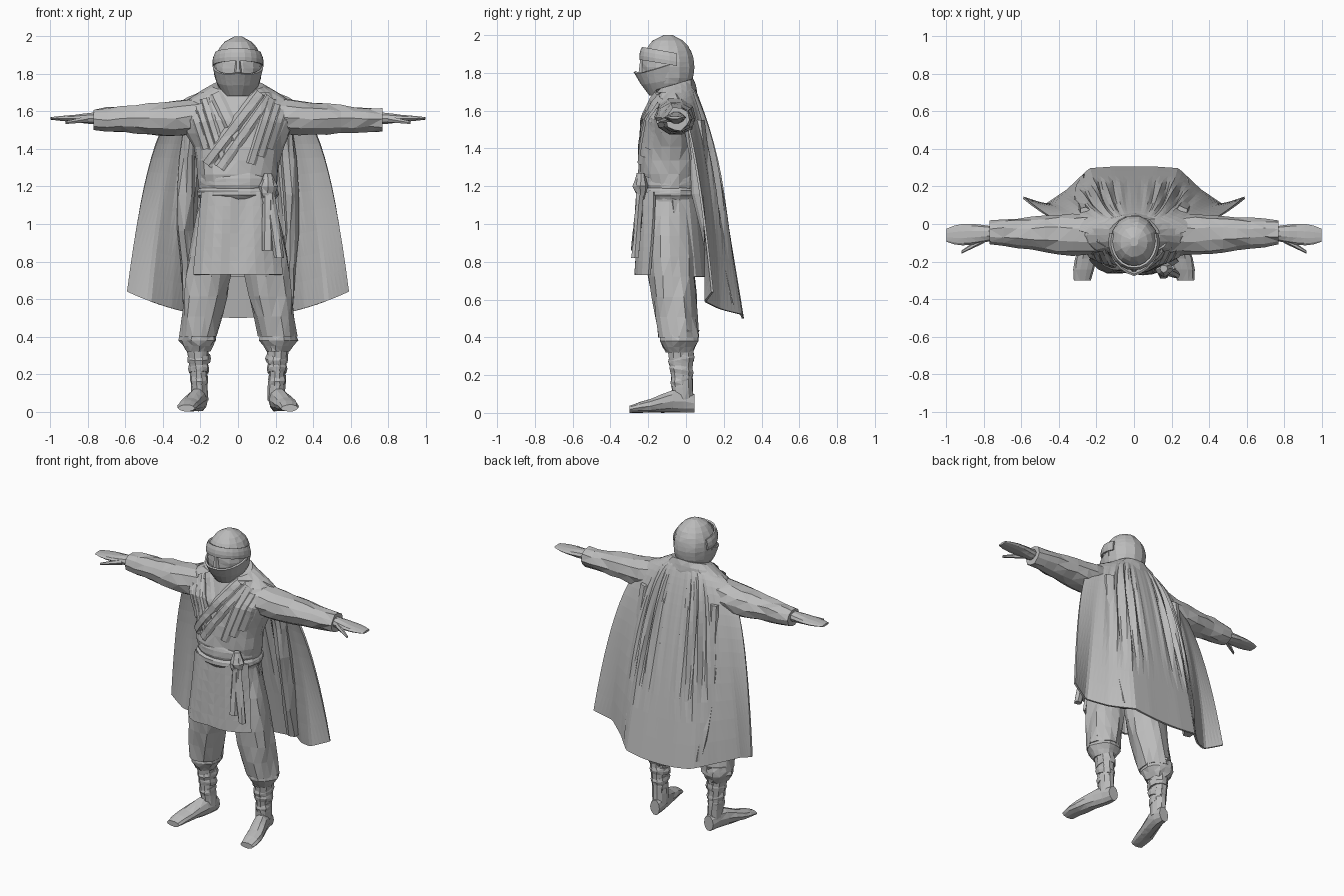
import bpy, bmesh, math, random
from mathutils import Vector
from mathutils.bvhtree import BVHTree

random.seed(4)
if "Cube" in bpy.data.objects:
    bpy.data.objects.remove(bpy.data.objects["Cube"])

grey = (0.5, 0.5, 0.5, 1)
cloth = bpy.data.materials.new("plain_grey")
cloth.use_nodes = True
cloth.diffuse_color = grey
cloth.node_tree.nodes["Principled BSDF"].inputs["Base Color"].default_value = grey


def finish(name, bm):
    """Facet the mesh and link it as an object."""
    bmesh.ops.recalc_face_normals(bm, faces=bm.faces)
    bmesh.ops.triangulate(bm, faces=bm.faces)
    mesh = bpy.data.meshes.new(name)
    bm.to_mesh(mesh)
    bm.free()
    mesh.materials.append(cloth)
    part = bpy.data.objects.new(name, mesh)
    bpy.context.collection.objects.link(part)
    return part


def bridge(bm, rows, closed=False):
    """Join neighbouring rows of vertices with quads."""
    for low, high in zip(rows, rows[1:]):
        count = len(low)
        for k in range(count if closed else count - 1):
            after = (k + 1) % count
            bm.faces.new((low[k], low[after], high[after], high[k]))


def blend(values, t):
    """Linear lookup in evenly spaced values."""
    if not isinstance(values, tuple):
        return values
    place = t * (len(values) - 1)
    index = min(int(place), len(values) - 2)
    return values[index] + (values[index + 1] - values[index]) * (place - index)


def loft(name, axis, start, stop, centre, radius, sides=12, steps=6,
         mirror=1, jitter=0.0, pleat=0.0, tilt=0.0):
    """Elliptical sections along an axis; centre and radius hold a value or tuple per direction."""
    bm = bmesh.new()
    rings = []
    for i in range(steps + 1):
        t = i / steps
        ring = []
        for k in range(sides):
            angle = math.tau * k / sides
            swell = 1 + pleat * math.sin(5 * angle + i)
            a = blend(centre[0], t) + blend(radius[0], t) * swell * math.cos(angle)
            b = blend(centre[1], t) + blend(radius[1], t) * swell * math.sin(angle)
            a += random.uniform(-jitter, jitter)
            b += random.uniform(-jitter, jitter)
            along = start + (stop - start) * t + tilt * math.sin(angle)
            x, y, z = {"X": (along, a, b), "Y": (a, along, b), "Z": (a, b, along)}[axis]
            ring.append(bm.verts.new((x * mirror, y, max(z, 0))))
        rings.append(ring)
    bridge(bm, rings, closed=True)
    bm.faces.new(rings[0])
    bm.faces.new(rings[-1])
    return finish(name, bm)


def sheet(name, shape, columns, rows, thickness):
    """Cloth sheet from shape(u in -1..1, v in 0..1)."""
    bm = bmesh.new()
    bridge(bm, [[bm.verts.new(shape(2 * i / columns - 1, j / rows)) for i in range(columns + 1)]
                for j in range(rows + 1)])
    part = finish(name, bm)
    solid = part.modifiers.new("thickness", "SOLIDIFY")
    solid.thickness = thickness
    solid.offset = 0


# Torso of the robe, sloping shoulders and neck
torso = loft("robe_torso", "Z", 1.12, 1.7, (0, (-.08, -.09, -.08, -.07, -.06)),
             ((.2, .215, .24, .32, .2), (.15, .165, .165, .15, .1)), sides=20, steps=8, jitter=.006)
shoulders = loft("robe_shoulders", "Z", 1.61, 1.74, (0, (-.065, -.06)),
                 ((.32, .25, .14), (.13, .12, .1)), sides=20, steps=4, jitter=.004, tilt=.03)
loft("neck", "Z", 1.6, 1.75, (0, -.08), (.08, .08), steps=1)

# Crossed lapels and gathered folds lying on the chest
surfaces = [BVHTree.FromPolygons([v.co for v in part.data.vertices],
                                 [tuple(p.vertices) for p in part.data.polygons])
            for part in (torso, shoulders)]


def chest_band(name, start, end, width, lift, steps=9):
    bm = bmesh.new()
    start, end = Vector(start), Vector(end)
    direction = (end - start).normalized()
    side = Vector((-direction.y, direction.x)) * width / 2
    rows, depth = [], -.13
    for i in range(steps + 1):
        row = []
        for offset, rise in ((-1, -.003), (-.5, lift), (.4, lift * .8), (1, -.003)):
            x, z = start.lerp(end, i / steps) + side * offset
            hits = [tree.ray_cast(Vector((x, -1, z)), Vector((0, 1, 0)))[0] for tree in surfaces]
            depth = min([hit.y for hit in hits if hit], default=depth)
            row.append(bm.verts.new((x, depth - rise, z)))
        rows.append(row)
    bridge(bm, rows)
    finish(name, bm)


chest_band("right_lapel", (-.12, 1.7), (0, 1.45), .08, .014)
chest_band("left_lapel", (.12, 1.7), (-.17, 1.32), .08, .022)
chest_band("left_lapel_fold", (.17, 1.68), (-.1, 1.3), .07, .016)
for side, label in ((1, "left"), (-1, "right")):
    for i in range(3):
        chest_band(f"{label}_chest_fold_{i + 1}", (side * (.18 + i * .03), 1.67 - i * .03),
                   (side * (.07 + i * .05), 1.32 + i * .04), .06, .014)

# Belt, knot and hanging ends
for name, bottom, top, bulge in (("wide_belt", 1.17, 1.28, 0), ("narrow_belt", 1.13, 1.2, .006)):
    loft(name, "Z", bottom, top, (0, -.085),
         ((.2, .21 + bulge, .21 + bulge, .2), (.16, .175 + bulge, .175 + bulge, .16)), sides=20, jitter=.002)
loft("belt_knot", "Z", 1.13, 1.27, (.16, -.24), ((.03, .05, .02), (.02, .04, .02)),
     sides=8, steps=4, jitter=.004)
for i in range(2):
    loft(f"belt_end_{i + 1}", "Z", 1.2, .86 - i * .04, ((.16, .16 + i * .06), (-.24, -.27)),
         (.03, .022), sides=6, steps=4, jitter=.004)


# Front and back skirt panels, open at the sides
def front_panel(u, v):
    ripple = .006 * math.sin(7 * u + 3 * v)
    return u * (.19 + .045 * v), -.24 - .02 * v + .07 * u ** 4 + ripple, 1.17 - .44 * v


def back_panel(u, v):
    ripple = .006 * math.sin(9 * u)
    return u * (.19 + .04 * v), .06 + .04 * v - .14 * u ** 4 + ripple, 1.17 - .45 * v


sheet("front_skirt_panel", front_panel, 10, 6, .016)
sheet("back_skirt_panel", back_panel, 10, 6, .016)

# Head with round hood, brow band and face mask
dome = tuple(math.sqrt(1.03 - (i / 6 - 1) ** 2) for i in range(13))
loft("hood", "Z", 1.66, 2, (0, -.095),
     (tuple(.127 * r for r in dome), tuple(.14 * r for r in dome)), sides=14, steps=12, jitter=.002)
loft("nose_bridge", "Z", 1.79, 1.87, (0, (-.235, -.225)), ((.022, .014), .02), sides=6, steps=1)


def mask(u, v):
    angle = u * 1.65
    ridge = .012 * v * max(0, 1 - abs(u) * 4)
    x = blend((.07, .11, .13), v) * math.sin(angle)
    y = -.1 - blend((.09, .13, .16), v) * math.cos(angle) - ridge
    return x, y, 1.685 + v * (.11 + .05 * u * u) + ridge


def brow_band(u, v):
    angle = u * 1.9
    bulge = .006 * math.sin(math.pi * v) - .012 * v
    x = (.13 + bulge) * math.sin(angle)
    y = -.095 - (.145 + bulge) * math.cos(angle)
    return x, y, 1.845 + .065 * v + .025 * math.cos(angle)


sheet("face_mask", mask, 12, 4, .012)
sheet("brow_band", brow_band, 14, 3, .012)

# Arms, hands, legs and feet on both sides
for side, label in ((1, "left"), (-1, "right")):
    loft(label + "_sleeve", "X", .18, .77, ((-.06, -.045), (1.58, 1.56, 1.56, 1.555)),
         ((.11, .11, .085, .065), (.1, .093, .075, .06)), 10, 8, side, .006)
    loft(label + "_hand", "X", .74, 1, ((-.05, -.06), 1.563),
         ((.035, .048, .056, .058, .035), (.035, .03, .02, .015, .007)), 10, 6, side)
    loft(label + "_thumb", "X", .8, .92, ((-.08, -.15), (1.56, 1.54)),
         ((.022, .008), (.02, .008)), 6, 2, side)
    loft(label + "_trouser_leg", "Z", 1.15, .4, ((.09, .13, .17, .21), (-.09, -.085, -.07, -.04)),
         ((.1, .12, .12, .1), (.12, .125, .12, .105)), 15, 7, side, .005, .05)
    loft(label + "_trouser_gather", "Z", .44, .32, (.213, -.035),
         ((.09, .1, .06), (.1, .1, .07)), 15, 4, side, .005, .04)
    loft(label + "_shin", "Z", .36, .06, ((.215, .203), (-.03, -.015)),
         ((.063, .045, .045), (.072, .06, .055)), 10, 4, side, .003)
    # Wrapped bindings
    for i in range(3):
        low, size = .15 + i * .055, .045 + i * .006
        loft(f"{label}_shin_wrap_{i + 1}", "Z", low, low + .045, (.208, -.024),
             ((size, size + .005, size), (size + .01, size + .015, size + .01)),
             10, 2, side, .003, tilt=.012 * (-1) ** i)
    height = (.05, .064, .06, .04, .032, .018)
    loft(label + "_foot", "Y", .045, -.3, ((.2, .21, .24, .265, .275), height),
         ((.035, .05, .055, .06, .045), height), 10, 6, side, .002)
    # Inner gathered fold of the cape
    loft(label + "_cape_inner_fold", "Z", 1.55, .57, ((.25, .29, .26), (.04, .1, .22)),
         (.04, .05), 8, 5, side, .01)


# Cape: flares from the collar, with deep folds that open out towards the hem
def cape(u, v):
    drop = .01 + .99 * v ** 2
    across = abs(u)
    edge = -.08 + .22 * math.sqrt(drop)
    back = .02 + .28 * drop ** .7
    flat = 1 - across ** 3
    wave = blend((1, 1, .95, .25, -.25, 0), across)
    share = flat + (wave - flat) * drop
    near_fold = math.exp(-((across - .38) / .2) ** 2)
    fold = .022 * math.sin(math.pi * min(1, drop * 1.4)) * near_fold * math.sin(46 * across + 3 * drop)
    height = 1.75 - 1.25 * drop + u * u * (.19 * drop - .05)
    return u * .59 * drop ** .22, edge + (back - edge) * share + fold, height


sheet("cape", cape, 56, 16, .012)
